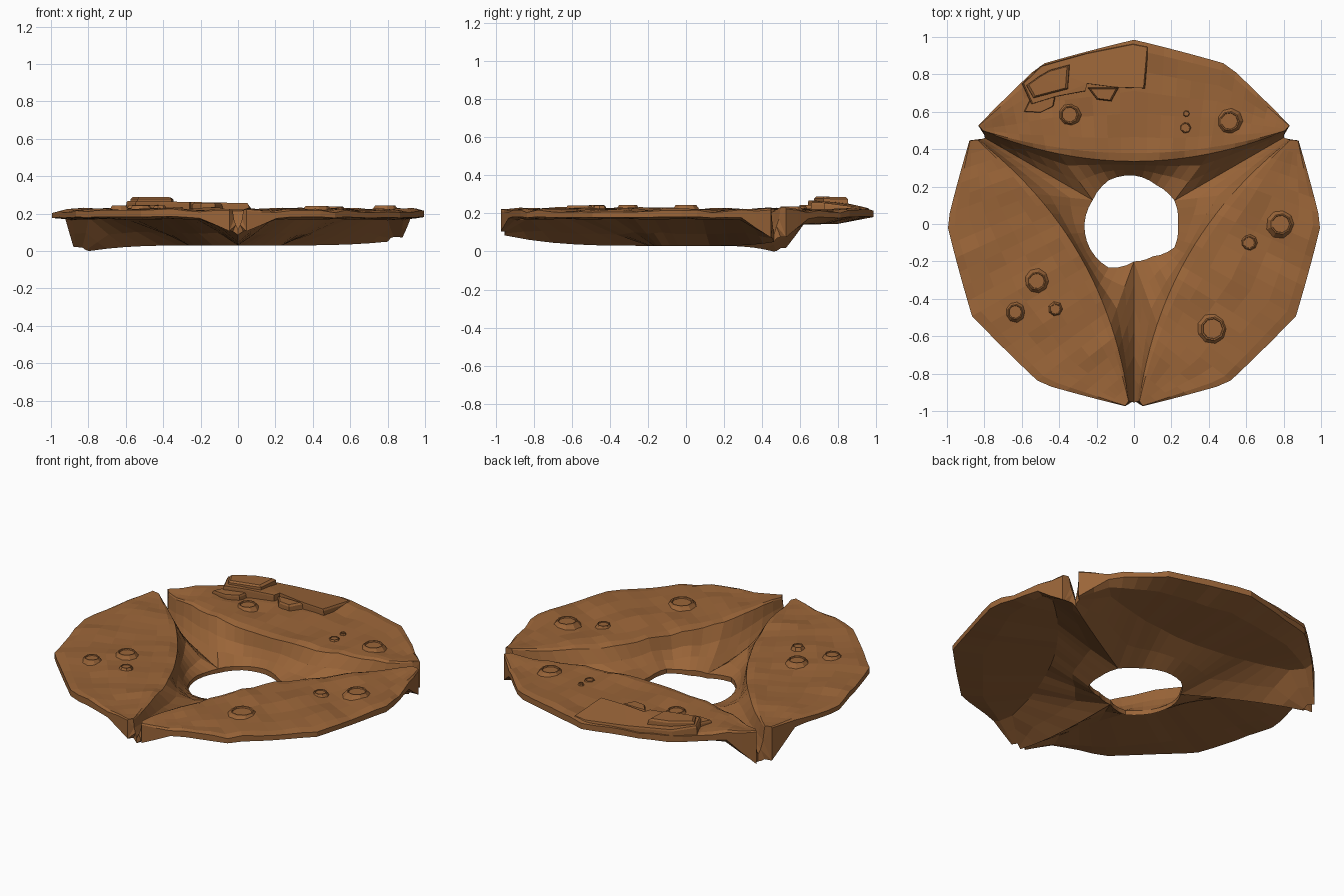
import bpy, bmesh, math
from mathutils import Vector, Matrix, noise

if "Cube" in bpy.data.objects:
    bpy.data.objects.remove(bpy.data.objects["Cube"])

rock = bpy.data.materials.new("brown_rock")
rock.diffuse_color = (0.325, 0.13, 0.04, 1)
rock.use_nodes = True
rock.node_tree.nodes["Principled BSDF"].inputs["Base Color"].default_value = rock.diffuse_color

HOLE = [.235, .25, .24, .26, .27, .255, .265, .27, .27, .2, .2, .25]  # hole radius every 30 degrees
# channel mouth: radius, top z, bottom z
NOTCH = {30: (.925, .08, .05), 150: (.92, .045, .0), 270: (.955, .115, .085)}
N = 24


def add_object(name, bm):
    bmesh.ops.recalc_face_normals(bm, faces=bm.faces)
    me = bpy.data.meshes.new(name)
    bm.to_mesh(me)
    bm.free()
    me.materials.append(rock)
    ob = bpy.data.objects.new(name, me)
    bpy.context.collection.objects.link(ob)
    return ob


def polar(r, deg):
    a = math.radians(deg)
    return Vector((r * math.cos(a), r * math.sin(a), 0))


def hole_r(deg):
    f = (deg % 360) / 30
    i = int(f)
    return HOLE[i % 12] * (1 - f + i) + HOLE[(i + 1) % 12] * (f - i)


def rim_r(deg):
    # twelve-sided outline, slightly bulged
    d = math.radians(deg % 30 - 15)
    return .1 + .9 * math.cos(math.radians(15)) / math.cos(d)


def rough(p, amount, scale=7):
    return amount * noise.noise(Vector((p.x * scale, p.y * scale, 3.3)))


def at(p, z):
    return Vector((p.x, p.y, z))


def column(piece, i):
    """Top and bottom points from outer rim to valley for one column."""
    t = i / N
    base = 120 * piece - 120
    turn = Matrix.Rotation(math.radians(base), 3, 'Z')
    flat = .14 if piece == 1 else .178
    # outer rim
    deg = 32.7 + t * 114.6
    O = polar(rim_r(deg + base), deg + base)
    O.y *= .985
    # curved ridge where the plateau breaks off, and its set-back twin underneath
    x = .805 - 1.61 * t
    R = Vector((x, .335 + .25 * x * x, 0))
    fade = min(1, min(i, N - i) / 2)
    B = Vector((x * (1 - .06 * fade), R.y + .11 * fade, 0))
    R, B = turn @ R, turn @ B
    # valley: out along the channels, round the central hole
    near = (30 + base) % 360 if t < .5 else (150 + base) % 360
    mouth_r, mouth_top, mouth_bot = NOTCH[near]
    top_v, bot_v = .058, .03
    if i <= 6 or i >= 18:
        k = (6 - i) / 6 if i <= 6 else (i - 18) / 6
        V = polar(hole_r(near) * (1 - k) + mouth_r * k, near)
        e = k ** 3
        top_v += (mouth_top - top_v) * e
        bot_v += (mouth_bot - bot_v) * e
    else:
        vd = base + 30 + (i - 6) * 10
        V = polar(hole_r(vd), vd)
    top_v += rough(V, .012)
    # plateau top, steep lip, slope
    top = []
    for f in (0, .08, .25, .42, .6, .8, .93, 1):
        p = O.lerp(R, f)
        top.append(at(p, .22 + rough(p, .02) - (.008 if f in (0, 1) else 0)))
    for f, g in ((.25, .47), (.6, .76)):
        p = R.lerp(V, f)
        p.z = .215 * (1 - g) + top_v * g + rough(p, .022)
        top.append(p)
    top.append(at(V, top_v))
    # underside: thin slab, then a slope, drooping at the channel mouths
    s = min(deg - 30, 150 - deg)
    w = max(0, 1 - (s - 2.7) / 10)
    low = mouth_bot + .02
    bot = []
    for f, z in ((0, .18), (.3, .5 * (flat + .16)), (1, flat)):
        p = O.lerp(B, f)
        droop = w * (1 - f) + (1 - fade) * f
        bot.append(at(p, z + (min(z, low) - z) * droop + rough(p, .008)))
    p = B.lerp(V, .55)
    bot.append(at(p, bot[-1].z * .45 + bot_v * .55 + rough(p, .012)))
    bot.append(at(V, bot_v))
    return top, bot


# three sloping plateaus joined along the channels
bm = bmesh.new()
for piece in range(3):
    cols = []
    for i in range(N + 1):
        t, b = column(piece, i)
        cols.append(([bm.verts.new(p) for p in t], [bm.verts.new(p) for p in b]))
    for i in range(N):
        (t0, b0), (t1, b1) = cols[i], cols[i + 1]
        for a, c in ((t0, t1), (b0, b1)):
            for j in range(len(a) - 1):
                bm.faces.new((a[j], a[j + 1], c[j + 1], c[j]))
        bm.faces.new((t0[0], t1[0], b1[0], b0[0]))
        if 6 <= i < 18:
            bm.faces.new((t0[-1], t1[-1], b1[-1], b0[-1]))
    for t, b in (cols[0], cols[-1]):
        bm.faces.new(t + b[::-1])
bmesh.ops.remove_doubles(bm, verts=bm.verts, dist=.0005)
bmesh.ops.triangulate(bm, faces=[f for f in bm.faces if len(f.verts) > 4])
add_object("rock_ring", bm)


# low craters: flared ring with a wide shallow floor
def crater(k, x, y, r):
    bm = bmesh.new()
    h = min(.022, .007 + r * .25)
    z = .22 + rough(Vector((x, y, 0)), .02)
    n = 9 if r > .03 else 7
    rings = []
    for m, dz in ((1.5, -.014), (1.1, h * .6), (1.0, h), (.88, h * .95), (.84, h * .6)):
        rings.append([bm.verts.new(Vector((x, y, z + dz)) + polar(r * m, 360 * j / n)) for j in range(n)])
    for a, b in zip(rings, rings[1:]):
        for j in range(n):
            bm.faces.new((a[j], a[(j + 1) % n], b[(j + 1) % n], b[j]))
    bm.faces.new(rings[-1])
    bm.faces.new(rings[0][::-1])
    add_object("crater_%d" % k, bm)


for k, c in enumerate([(-.345, .585, .047), (.51, .55, .052), (.275, .515, .026), (.28, .59, .014),
                       (.785, 0, .055), (.615, -.1, .034), (.42, -.56, .063),
                       (-.52, -.305, .048), (-.635, -.47, .04), (-.42, -.455, .03)]):
    crater(k + 1, *c)


# stepped stone slabs at the back, tilted, with a bevelled upper edge
def slab(name, pts, ztop, inset, fall=0, tilt=0):
    bm = bmesh.new()
    c = sum((Vector(p) for p in pts), Vector((0, 0))) / len(pts)

    def ring(k, dz):
        out = []
        for p in pts:
            q = c + (Vector(p) - c) * k
            z = ztop - fall * max(0, q.y - .76) - tilt * (q.x - c.x) + dz
            out.append(bm.verts.new((q.x, q.y, z)))
        return out
    low = [bm.verts.new((p[0], p[1], .2)) for p in pts]
    mid, top = ring(1 - inset * .3, -.01), ring(1 - inset, 0)
    for a, b in ((low, mid), (mid, top)):
        for j in range(len(pts)):
            n = (j + 1) % len(pts)
            bm.faces.new((a[j], a[n], b[n], b[j]))
    f = [bm.faces.new(top), bm.faces.new(low[::-1])]
    bmesh.ops.triangulate(bm, faces=f)
    add_object(name, bm)


slab("stone_shelf", [(-.6, .75), (-.55, .64), (-.42, .68), (-.26, .71), (-.25, .75), (-.1, .73), (.06, .725),
                     (.08, .95), (0, .965), (-.25, .915), (-.5, .845)], .262, .03, .15, .02)
slab("upper_slab", [(-.58, .74), (-.54, .67), (-.35, .72), (-.34, .855), (-.45, .825), (-.51, .79)], .288, .15, .03)
slab("front_step", [(-.59, .6), (-.5, .595), (-.43, .63), (-.42, .68), (-.56, .66)], .245, .08)
slab("small_block", [(-.25, .73), (-.2, .665), (-.12, .655), (-.08, .73)], .258, .2)
